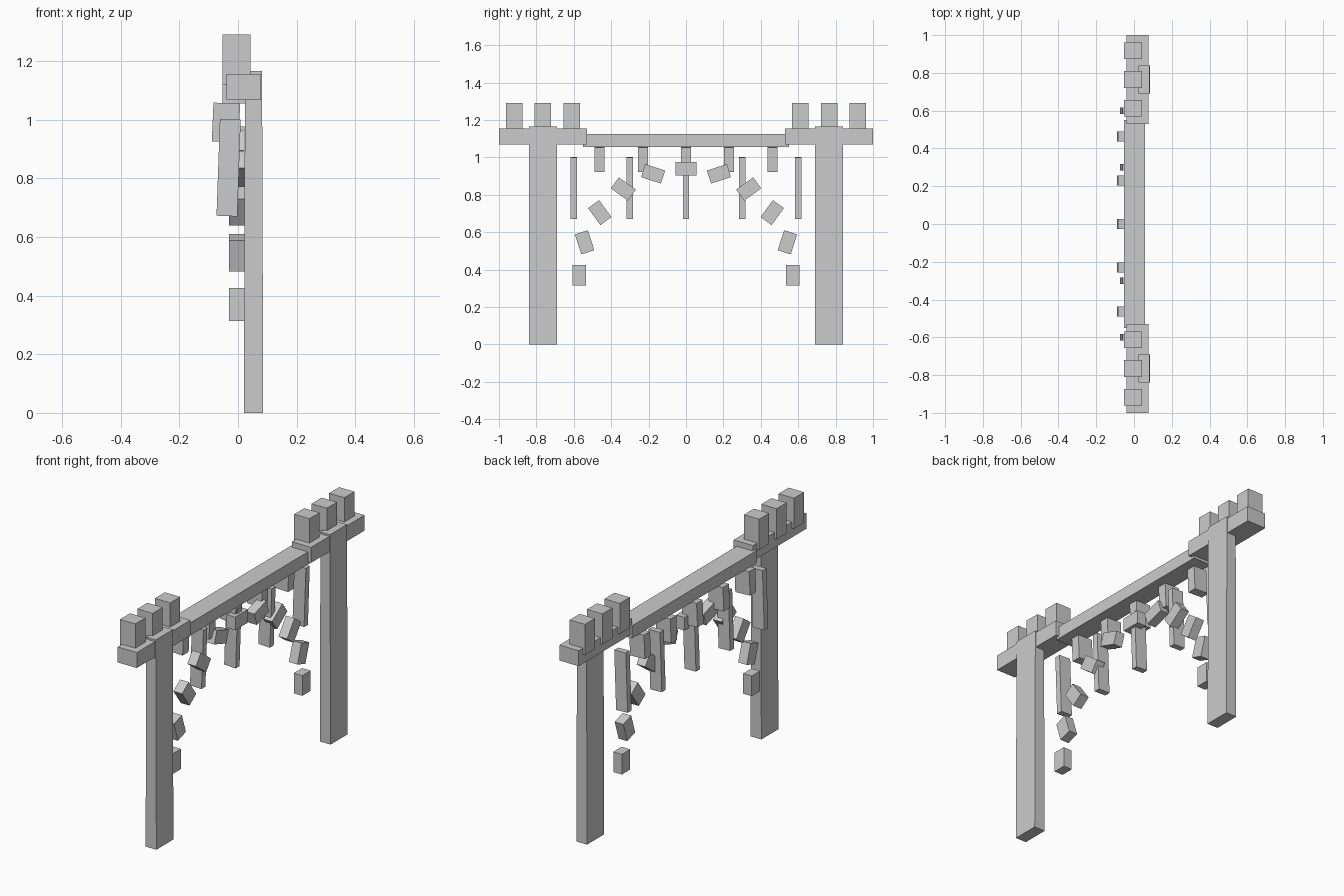
import bpy, bmesh
from math import sin, cos, radians
from mathutils import Matrix

if "Cube" in bpy.data.objects:
    bpy.data.objects.remove(bpy.data.objects["Cube"])


def box(name, center, size, rot_x=0, rot_y=0, taper=0):
    """Box from centre and size, optionally rotated or narrowed in x at its top."""
    bm = bmesh.new()
    bmesh.ops.create_cube(bm, size=1)
    for v in bm.verts:
        top = v.co.z > 0
        v.co = [c * s for c, s in zip(v.co, size)]
        if top and taper:
            v.co.x *= 1 - taper
    rot = Matrix.Rotation(radians(rot_x), 4, 'X') @ Matrix.Rotation(radians(rot_y), 4, 'Y')
    bm.transform(Matrix.Translation(center) @ rot)
    mesh = bpy.data.meshes.new(name)
    bm.to_mesh(mesh)
    bm.free()
    ob = bpy.data.objects.new(name, mesh)
    bpy.context.collection.objects.link(ob)
    return ob


# Long top beam
box("beam", (0.003, 0, 1.09), (0.112, 1.1, 0.07))

for s in (-1, 1):
    # Tapered pillar and the cap across its head
    box("pillar", (0.053, s * 0.765, 0.5825), (0.066, 0.15, 1.165), taper=0.12)
    box("cap", (0.019, s * 0.765, 1.112), (0.118, 0.47, 0.086))
    # Battlement blocks
    for y in (0.612, 0.765, 0.918):
        box("battlement", (-0.005, s * y, 1.205), (0.094, 0.088, 0.17))

# Short leaning brackets under the beam
for i in range(-2, 3):
    box("bracket", (-0.041, i * 0.231, 0.99), (0.091, 0.053, 0.132), rot_y=2.5)

# Long thin leaning slats
for i in range(-2, 3):
    box("slat", (-0.032, i * 0.3, 0.836), (0.071, 0.034, 0.33), rot_y=2)

# Arch stones on a half circle, turned 18 degrees per step
for i in range(-5, 6):
    t = i * 18
    a = radians(t)
    box("arch_stone", (-0.004, 0.57 * sin(a), 0.37 + 0.57 * cos(a)),
        (0.053, 0.112, 0.073), rot_x=t)
